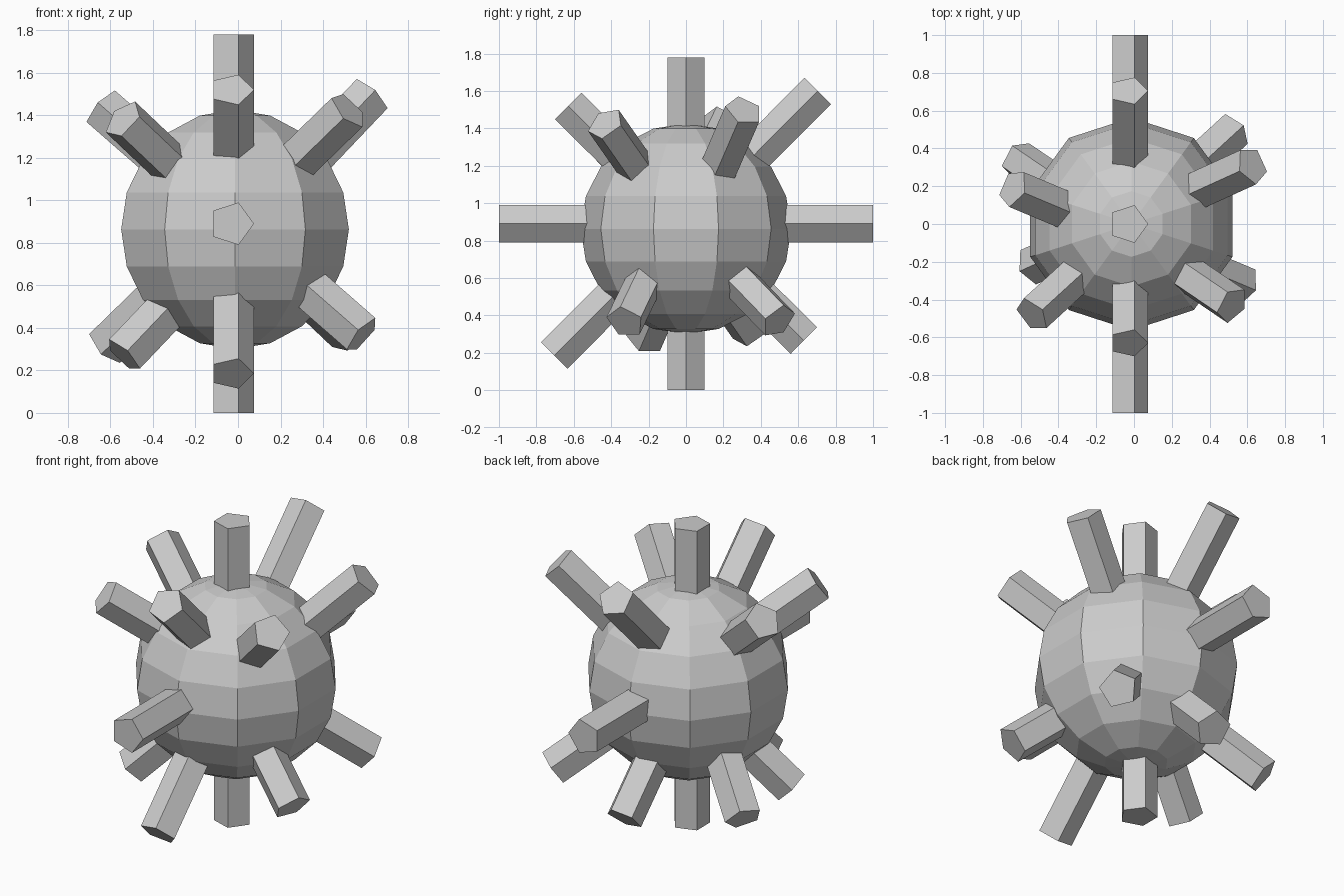
import bpy
from mathutils import Vector, Matrix

if "Cube" in bpy.data.objects:
    bpy.data.objects.remove(bpy.data.objects["Cube"])

# faceted ball core
bpy.ops.mesh.primitive_uv_sphere_add(segments=10, ring_count=10, radius=0.563,
                                     location=(-0.014, 0, 0.863))
bpy.context.object.name = "core_ball"


def rod(name, start, end, corner, radius=0.105):
    """Five-sided rod between two points, one corner pointing towards 'corner'."""
    start, end = Vector(start), Vector(end)
    axis = (end - start).normalized()
    c = Vector(corner)
    y = (c - axis * c.dot(axis)).normalized()   # cylinder's first corner is on local +y
    x = y.cross(axis)
    rot = Matrix((x, y, axis)).transposed().to_4x4()
    bpy.ops.mesh.primitive_cylinder_add(vertices=5, radius=radius,
                                        depth=(end - start).length)
    ob = bpy.context.object
    ob.name = name
    ob.matrix_world = Matrix.Translation((start + end) / 2) @ rot


X, Y, Z = (1, 0, 0), (0, 1, 0), (0, 0, 1)
CX = -0.03

# rods in the middle plane
rod("upright_rod", (CX, 0, 0), (CX, 0, 1.78), X)
rod("front_back_rod", (CX, -1, 0.89), (CX, 1, 0.89), X)
rod("slanted_rod_long", (CX, -0.705, 0.185), (CX, 0.705, 1.60), X)
rod("slanted_rod_short", (CX, 0.63, 0.265), (CX, -0.63, 1.52), X)

# rods through the corners
rod("corner_rod_back_right", (-0.54, -0.22, 0.27), (0.625, 0.31, 1.495), Z)
rod("corner_rod_back_left", (0.585, -0.325, 0.365), (-0.64, 0.19, 1.435), Z)
rod("corner_rod_front_right", (-0.62, 0.345, 0.315), (0.52, -0.43, 1.425), (-1, 0, 0))
rod("corner_rod_front_left", (0.525, 0.495, 0.37), (-0.54, -0.48, 1.38), Y)
